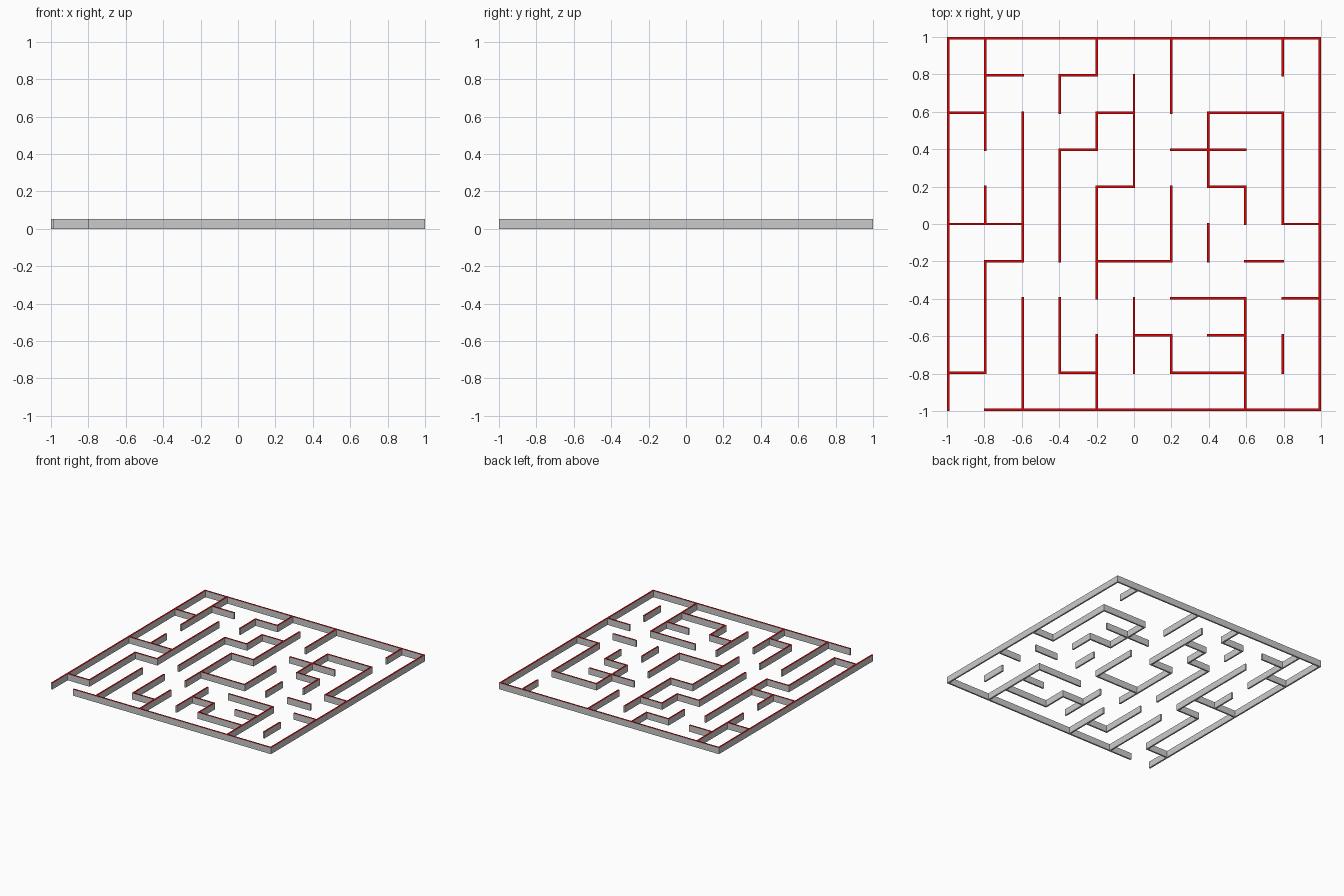
import bpy, bmesh

if "Cube" in bpy.data.objects:
    bpy.data.objects.remove(bpy.data.objects["Cube"])

# Proportions: 10 x 10 passages, thin walls between them
UNIT = 2 / 302
THICK, PITCH, HEIGHT = 2 * UNIT, 30 * UNIT, 8 * UNIT

# Walls running along y: one row per grid line x = 0..10, spans in grid steps
ALONG_Y = [
    [(0, 10)],
    [(1, 4), (5, 6), (7, 10)],
    [(0, 3), (4, 8)],
    [(1, 3), (4, 7), (8, 9)],
    [(0, 2), (3, 6), (7, 8), (9, 10)],
    [(1, 3), (6, 9)],
    [(1, 2), (4, 6), (8, 10)],
    [(4, 5), (6, 8)],
    [(0, 3), (5, 6)],
    [(1, 2), (5, 8), (9, 10)],
    [(0, 10)],
]
# Walls running along x: one row per grid line y = 0..10 (entrance gap at front left)
ALONG_X = [
    [(1, 10)],
    [(0, 1), (3, 4), (6, 8)],
    [(5, 6), (7, 8)],
    [(6, 8), (9, 10)],
    [(1, 2), (4, 6), (8, 9)],
    [(0, 2), (9, 10)],
    [(4, 5), (7, 8)],
    [(3, 4), (6, 8)],
    [(0, 1), (4, 5), (7, 9)],
    [(1, 2), (3, 4)],
    [(0, 10)],
]

# Plan cells: even index = wall thickness, odd index = passage width
cells = set()
for line, spans in enumerate(ALONG_Y):
    for a, b in spans:
        cells |= {(2 * line, k) for k in range(2 * a, 2 * b + 1)}
for line, spans in enumerate(ALONG_X):
    for a, b in spans:
        cells |= {(k, 2 * line) for k in range(2 * a, 2 * b + 1)}


def edge(k):
    return -1 + (k // 2) * PITCH + (k % 2) * THICK


def material(name, colour):
    m = bpy.data.materials.new(name)
    m.diffuse_color = colour
    m.use_nodes = True
    m.node_tree.nodes["Principled BSDF"].inputs["Base Color"].default_value = m.diffuse_color
    return m


# Joined wall plan, extruded upward into one closed solid
bm = bmesh.new()
verts = {}


def vert(i, j):
    if (i, j) not in verts:
        verts[i, j] = bm.verts.new((edge(i), edge(j), 0))
    return verts[i, j]


for i, j in sorted(cells):
    bm.faces.new([vert(i, j), vert(i + 1, j), vert(i + 1, j + 1), vert(i, j + 1)])
plan = bm.faces[:]
result = bmesh.ops.extrude_face_region(bm, geom=plan, use_keep_orig=True)
top = [g for g in result["geom"] if isinstance(g, bmesh.types.BMVert)]
bmesh.ops.translate(bm, verts=top, vec=(0, 0, HEIGHT))
bmesh.ops.recalc_face_normals(bm, faces=bm.faces[:])

# Red tops, grey sides and undersides
for f in bm.faces:
    f.material_index = int(all(v.co.z > HEIGHT / 2 for v in f.verts))

mesh = bpy.data.meshes.new("maze_walls")
bm.to_mesh(mesh)
bm.free()
mesh.materials.append(material("wall_grey", (0.8, 0.8, 0.8, 1)))
mesh.materials.append(material("top_red", (0.8, 0.0, 0.0, 1)))
bpy.context.collection.objects.link(bpy.data.objects.new("maze_walls", mesh))
